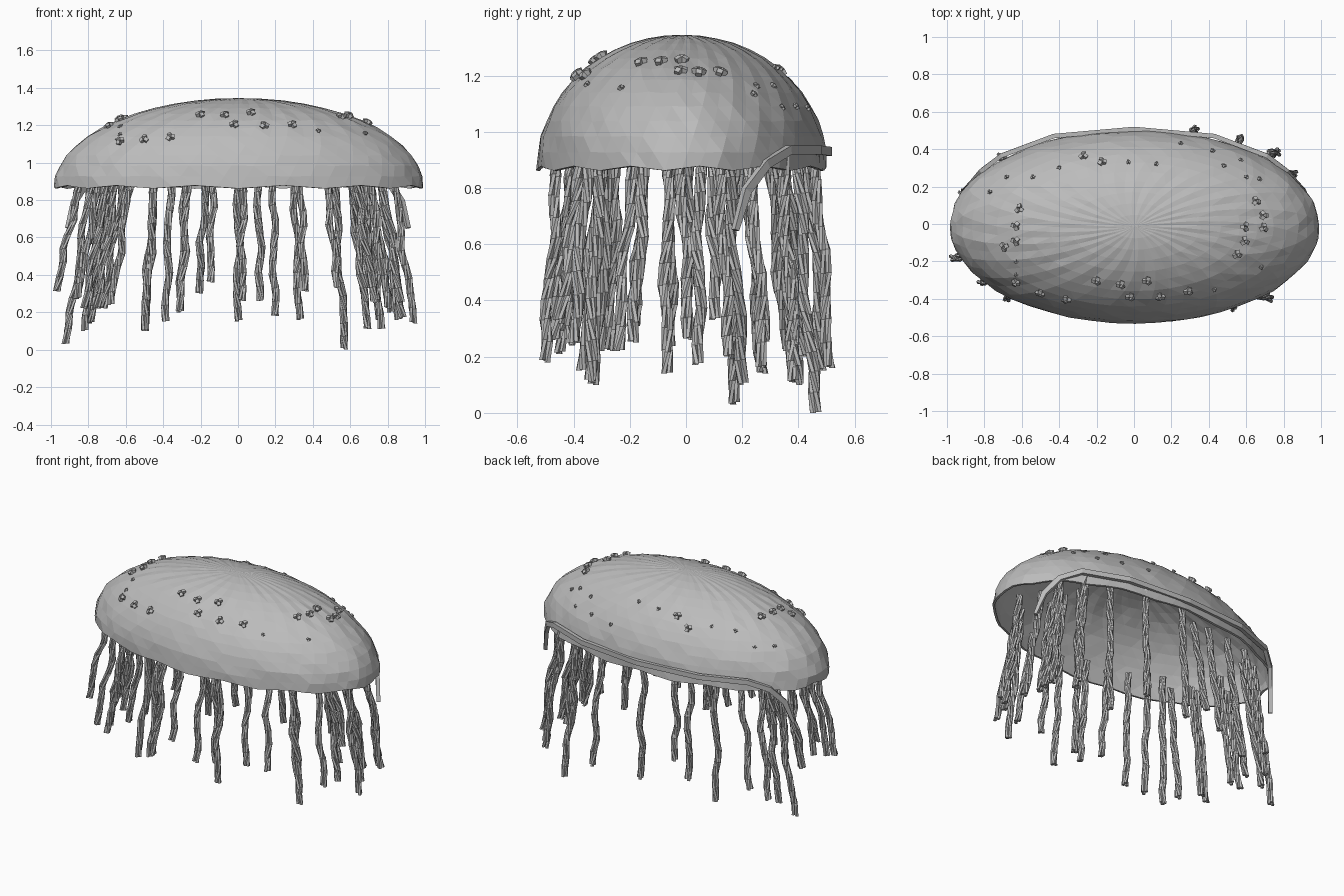
import bpy, bmesh, math, random
from mathutils import Vector, Matrix

if "Cube" in bpy.data.objects:
    bpy.data.objects.remove(bpy.data.objects["Cube"])

random.seed(4)
grey = bpy.data.materials.new("soft grey")
grey.diffuse_color = (0.5, 0.5, 0.5, 1)
grey.use_nodes = True
grey.node_tree.nodes["Principled BSDF"].inputs["Base Color"].default_value = grey.diffuse_color

RX, RY, RZ = 0.99, 0.518, 0.475       # bell radii
CX, CY, CZ = 0.005, -0.014, 0.87      # bell centre


def finish(bm, name):
    bmesh.ops.recalc_face_normals(bm, faces=bm.faces)
    mesh = bpy.data.meshes.new(name)
    bm.to_mesh(mesh)
    bm.free()
    mesh.materials.append(grey)
    obj = bpy.data.objects.new(name, mesh)
    bpy.context.collection.objects.link(obj)
    return obj


# Bell: open half ellipsoid with fine ripples, a scalloped rim and a thin wall
def make_bell():
    bm = bmesh.new()
    segs, rings = 52, 13
    loops = []
    for r in range(rings):
        lat = math.pi / 2 * r / rings
        loop = []
        for s in range(segs):
            a = 2 * math.pi * s / segs + 0.04 * r
            k = 1 + random.uniform(-0.008, 0.005) * math.cos(lat)
            ripple = 0.005 * (-1) ** s * math.sin(lat) * math.cos(lat)
            z = CZ + RZ * math.sin(lat) * k + ripple
            if r == 0:
                z += 0.008 * math.sin(s * math.pi / 2)
            loop.append(bm.verts.new((CX + RX * math.cos(lat) * math.cos(a) * k,
                                      CY + RY * math.cos(lat) * math.sin(a) * k, z)))
        loops.append(loop)
    top = bm.verts.new((CX, CY, CZ + RZ))
    for r in range(rings - 1):
        a, b = loops[r], loops[r + 1]
        for s in range(segs):
            t = (s + 1) % segs
            bm.faces.new((a[s], a[t], b[s]))
            bm.faces.new((a[t], b[t], b[s]))
    for s in range(segs):
        bm.faces.new((loops[-1][s], loops[-1][(s + 1) % segs], top))
    bell = finish(bm, "bell")
    wall = bell.modifiers.new("wall", 'SOLIDIFY')
    wall.thickness = 0.014
    wall.offset = -1


# Tentacle: three thin strands twisted around a slightly wavy line
def add_tentacle(bm, x, y, z):
    foot = Vector((x, y, z))
    head = Vector((x * 0.87 + random.uniform(-.02, .02),
                   y * 0.87 + random.uniform(-.03, .03), 0.915))
    steps = max(6, round((0.92 - z) / random.uniform(0.07, 0.085)))
    phase, turn = random.uniform(0, 6.28), random.choice((-1, 1))
    for strand in range(3):
        rings = []
        for i in range(steps + 1):
            t = i / steps
            p = foot.lerp(head, t)
            wave = 0.012 * math.sin(math.pi * t)
            p.x += wave * math.sin(t * 11 + phase)
            p.y += wave * math.cos(t * 9 + phase)
            a = phase + turn * i * 0.8 + strand * 2 * math.pi / 3
            p.x += 0.012 * math.cos(a)
            p.y += 0.012 * math.sin(a)
            rings.append([bm.verts.new((p.x + 0.0115 * math.cos(a + k * math.pi / 2.5),
                                        p.y + 0.0115 * math.sin(a + k * math.pi / 2.5),
                                        p.z + strand * 0.004))
                          for k in range(5)])
        for lo, hi in zip(rings, rings[1:]):
            for k in range(5):
                bm.faces.new((lo[k], lo[(k + 1) % 5], hi[(k + 1) % 5], hi[k]))
        bm.faces.new(rings[0][::-1])
        bm.faces.new(rings[-1])


def make_tentacles():
    tips = [
        # left end
        (-.97, -.18, .31), (-.92, .17, .03), (-.82, .20, .10), (-.79, .27, .14),
        (-.82, -.31, .22), (-.75, -.27, .22), (-.68, -.40, .24), (-.80, -.06, .23),
        (-.72, .36, .22), (-.86, .01, .27),
        # front and back rows
        (-.50, -.33, .10), (-.50, .40, .10), (-.39, -.37, .15), (-.31, .42, .20),
        (-.31, -.45, .21), (-.21, .42, .30), (-.15, -.48, .36), (0, .48, .15),
        (.02, -.47, .26), (.12, -.41, .26), (.20, -.50, .18), (.33, .51, .16),
        (.36, -.43, .31), (.53, -.45, .33), (.57, .46, 0),
        # right end
        (.69, -.34, .11), (.77, .38, .11), (.76, .39, .16), (.94, -.07, .14),
        (.82, .15, .20), (.80, -.24, .22), (.73, -.40, .25), (.70, .10, .33),
        (.86, .27, .16), (.74, .01, .26), (.87, -.19, .25), (.68, .28, .25),
        (.88, .04, .17),
    ]
    bm = bmesh.new()
    for tip in tips:
        add_tentacle(bm, *tip)
    return finish(bm, "tentacles")


# Strap: flat band hugging the back of the rim, with two thinner hanging ends
def make_strap():
    half = [(.91, .175, .65), (.875, .215, .79), (.815, .285, .885),
            (.71, .365, .935), (.43, .47, .935)]
    path = [Vector((-x, y, z)) for x, y, z in half] + [Vector((0, .508, .93))]
    path += [Vector(p) for p in half[::-1]]
    bm = bmesh.new()
    rings = []
    for i, p in enumerate(path):
        along = (path[min(i + 1, len(path) - 1)] - path[max(i - 1, 0)]).normalized()
        out = Vector((p.x * 0.3, p.y, 0))
        out = (out - along * out.dot(along)).normalized()
        up = along.cross(out)
        w = 0.009 if p.z < 0.7 else 0.016
        rings.append([bm.verts.new(p + out * (a * 0.012) + up * (b * w))
                      for a, b in ((-1, -1), (1, -1), (1, 1), (-1, 1))])
    for lo, hi in zip(rings, rings[1:]):
        for k in range(4):
            bm.faces.new((lo[k], lo[(k + 1) % 4], hi[(k + 1) % 4], hi[k]))
    bm.faces.new(rings[0])
    bm.faces.new(rings[-1])
    return finish(bm, "back_strap")


# Knobs: small lumpy clusters of blocks seated on the bell
def make_knobs():
    big = [(-.2, -.3), (-.07, -.32), (.07, -.3), (-.02, -.385), (.14, -.385), (.29, -.355),
           (-.36, -.4), (-.5, -.365), (-.63, -.31),
           (.55, -.16), (.59, -.09), (.59, -.015), (.69, -.02), (.69, .045), (.65, .12),
           (-.61, .08), (-.63, -.01), (-.63, -.09), (-.69, -.12),
           (-.27, .36), (-.17, .33)]
    small = [(-.63, -.2), (-.63, -.27), (-.77, .17), (-.68, .25), (-.54, .25), (-.4, .3),
             (-.03, .33), (.12, .32), (.25, .43), (.42, .39), (.48, .31), (.57, .34),
             (.6, .25), (.67, .24), (.43, -.35), (.68, -.23)]
    bm = bmesh.new()
    for size, spots in ((0.021, big), (0.011, small)):
        for x, y in spots:
            u, v = x - CX, y - CY
            h = math.sqrt(max(0.02, 1 - (u / RX) ** 2 - (v / RY) ** 2))
            normal = Vector((u / RX ** 2, v / RY ** 2, h / RZ)).normalized()
            frame = (Matrix.Translation(Vector((x, y, CZ + RZ * h)) + normal * size * 0.25)
                     @ normal.to_track_quat('Z', 'Y').to_matrix().to_4x4()
                     @ Matrix.Rotation(random.uniform(0, 6.28), 4, 'Z'))
            for k in range(3):
                a = k * 2 * math.pi / 3
                offset = Vector((math.cos(a), math.sin(a), 0.1)) * size * 0.6
                bmesh.ops.create_cube(
                    bm, size=size,
                    matrix=frame @ Matrix.Translation(offset)
                    @ Matrix.Rotation(a, 4, 'Z') @ Matrix.Rotation(0.4, 4, 'Y'))
    return finish(bm, "knobs")


make_bell()
make_tentacles()
make_strap()
make_knobs()
